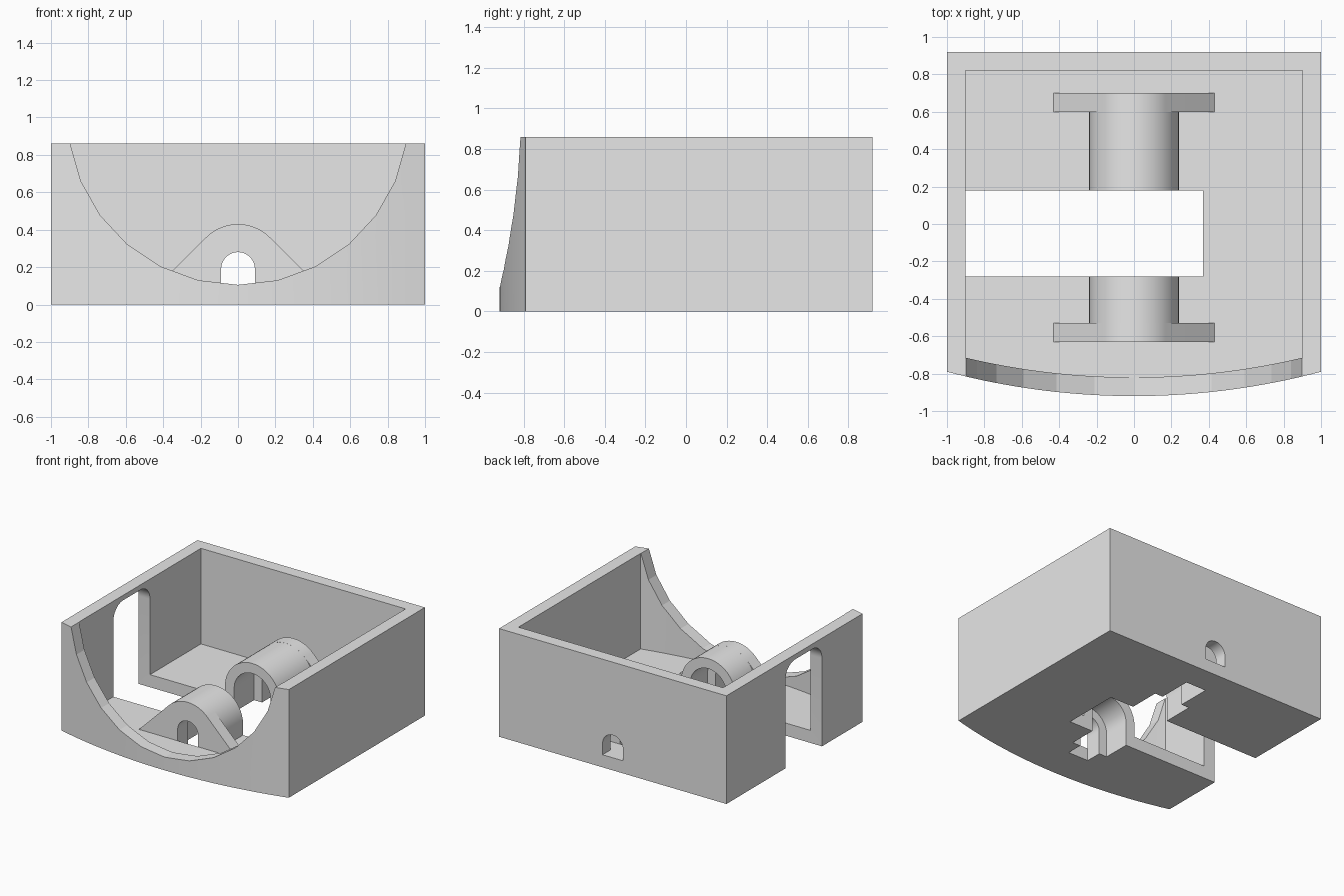
import bpy, bmesh
from math import sin, cos, radians, sqrt

cube = bpy.data.objects.get("Cube")
if cube:
    bpy.data.objects.remove(cube, do_unlink=True)

grey = bpy.data.materials.new("light_grey_plastic")
grey.use_nodes = True
grey.diffuse_color = (0.8, 0.8, 0.8, 1)
grey.node_tree.nodes["Principled BSDF"].inputs["Base Color"].default_value = (0.8, 0.8, 0.8, 1)

AXES = {
    "x": lambda a, b, d: (d, a, b),   # profile in y, z
    "y": lambda a, b, d: (a, d, b),   # profile in x, z
    "z": lambda a, b, d: (a, b, d),   # profile in x, y
}


def arc(ca, cb, r, start, end, n=24):
    angles = [radians(start + (end - start) * i / n) for i in range(n + 1)]
    return [(ca + r * cos(t), cb + r * sin(t)) for t in angles]


def rect(a0, a1, b0, b1):
    return [(a0, b0), (a1, b0), (a1, b1), (a0, b1)]


def make(name, prisms):
    """Build one object from prisms given as (profile, axis, low, high)."""
    bm = bmesh.new()
    for profile, axis, lo, hi in prisms:
        place = AXES[axis]
        ends = [[bm.verts.new(place(a, b, d)) for a, b in profile] for d in (lo, hi)]
        bm.faces.new(ends[0])
        bm.faces.new(ends[1])
        n = len(profile)
        for i in range(n):
            j = (i + 1) % n
            bm.faces.new((ends[0][i], ends[0][j], ends[1][j], ends[1][i]))
    bmesh.ops.recalc_face_normals(bm, faces=bm.faces)
    mesh = bpy.data.meshes.new(name)
    bm.to_mesh(mesh)
    bm.free()
    mesh.materials.append(grey)
    obj = bpy.data.objects.new(name, mesh)
    bpy.context.collection.objects.link(obj)
    return obj


def activate(obj):
    bpy.ops.object.select_all(action="DESELECT")
    obj.select_set(True)
    bpy.context.view_layer.objects.active = obj


def cut(obj, *prism):
    cutter = make("cutter", [prism])
    cutter.hide_render = True
    mod = obj.modifiers.new("cut", "BOOLEAN")
    mod.operation = "DIFFERENCE"
    mod.solver = "EXACT"
    mod.object = cutter
    activate(obj)
    bpy.ops.object.modifier_apply(modifier=mod.name)
    bpy.data.objects.remove(cutter, do_unlink=True)


HEIGHT, FLOOR, WALL = 0.86, 0.1, 0.1
BACK = 0.92
BORE_Z, BORE, POCKET, BOSS = 0.19, 0.09, 0.16, 0.24
BOW = 3.91                          # radius of the bowed front


def tray_outline(half, back, shift):
    """Plan outline with a bowed front edge."""
    front = []
    for i in range(33):
        x = half * (i / 16 - 1)
        front.append((x, BOW - 0.92 - sqrt(BOW ** 2 - x ** 2) + shift))
    return front + [(half, back), (-half, back)]


# Open tray
tray = make("tray", [(tray_outline(1, BACK, 0), "z", 0, HEIGHT)])
cut(tray, tray_outline(1 - WALL, BACK - WALL, WALL), "z", FLOOR, 1.2)

# Scooped front wall
scoop = [(0.91 * sin(radians(13.5 * k)), 1.005 - 0.9 * cos(radians(13.5 * k)))
         for k in range(-6, 7)]
scoop += [(scoop[-1][0], 1.2), (scoop[0][0], 1.2)]
cut(tray, scoop, "y", -1.2, -0.6)

# Slot through the floor and the right wall, with rounded top corners
r, top, y0, y1 = 0.12, 0.82, -0.28, 0.18
doorway = [(y0, -0.2), (y1, -0.2)]
doorway += arc(y1 - r, top - r, r, 0, 90, 12) + arc(y0 + r, top - r, r, 90, 180, 12)
cut(tray, doorway, "x", -1.2, 0.37)

# Axle channel and wider pockets through the floor
cut(tray, rect(-BORE, BORE, -0.63, 0.7), "z", -0.2, 0.2)
cut(tray, rect(-POCKET, POCKET, -0.5, 0.43), "z", -0.2, 0.2)

# Axle hole in the back wall
hole = [(-BORE, FLOOR), (BORE, FLOOR)] + arc(0, BORE_Z, BORE, 0, 180)
cut(tray, hole, "y", 0.76, 1.1)


# Axle mounts: arched bosses with a pocket, a bore and a gusseted end flange
def arch(inner, flange=False):
    foot, lean = (0.43, 45) if flange else (BOSS, 0)
    outer = [(foot, FLOOR)] + arc(0, BORE_Z, BOSS, lean, 180 - lean) + [(-foot, FLOOR)]
    return outer + [(-inner, FLOOR)] + arc(0, BORE_Z, inner, 180, 0) + [(inner, FLOOR)]


def mount(name, slot, step, flange, end):
    spans = [(arch(POCKET), slot, step), (arch(BORE), step, flange),
             (arch(BORE, True), flange, end)]
    return make(name, [(p, "y", min(a, b), max(a, b)) for p, a, b in spans])


front_mount = mount("front_axle_mount", -0.28, -0.5, -0.53, -0.63)
rear_mount = mount("rear_axle_mount", 0.18, 0.43, 0.6, 0.7)

for obj in (tray, front_mount, rear_mount):
    activate(obj)
    bpy.ops.object.shade_smooth_by_angle(angle=radians(10))
